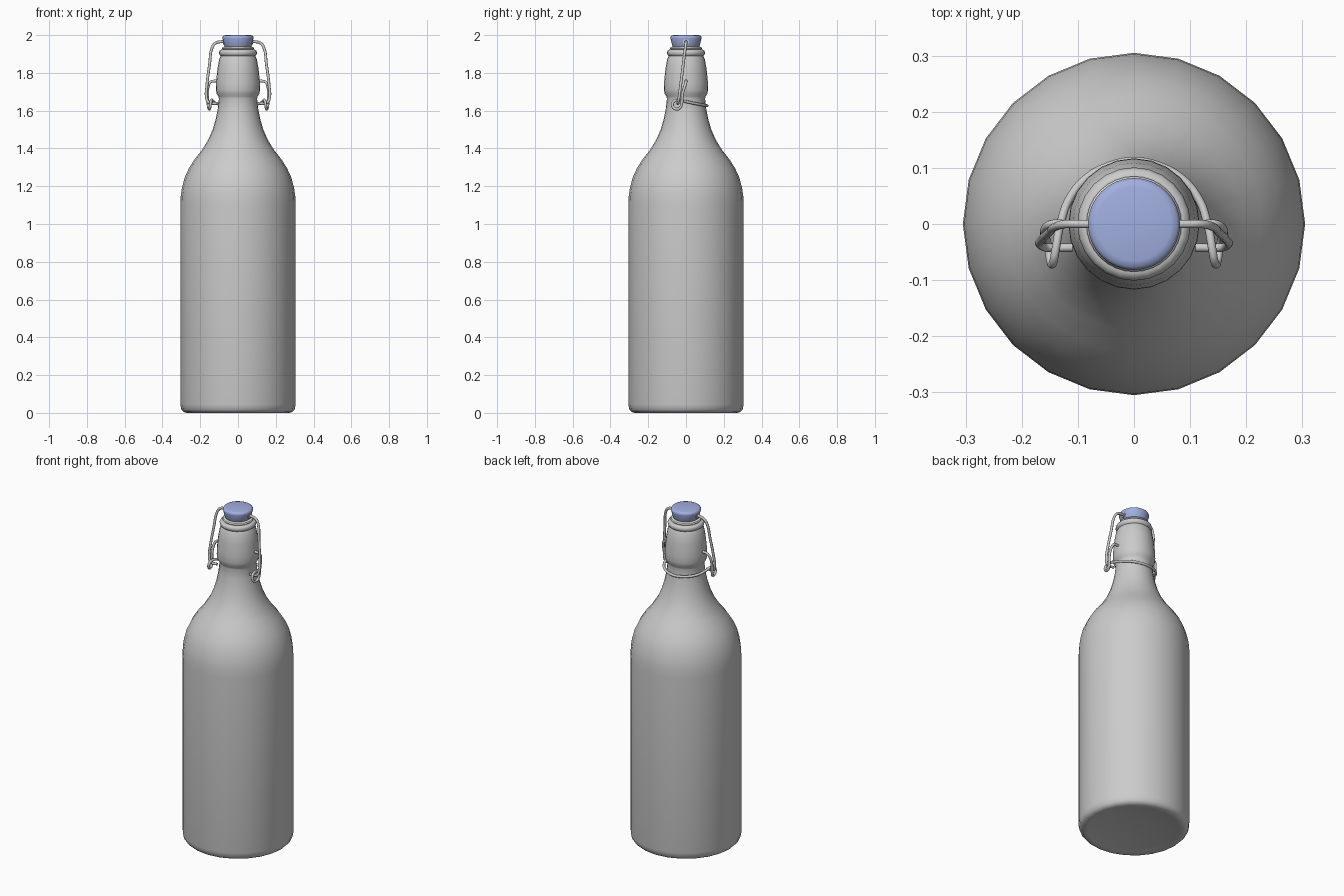
import bpy, bmesh, math

if "Cube" in bpy.data.objects:
    bpy.data.objects.remove(bpy.data.objects["Cube"])


def finish(ob, color=None, angle=50):
    bpy.ops.object.select_all(action='DESELECT')
    bpy.context.view_layer.objects.active = ob
    ob.select_set(True)
    bpy.ops.object.shade_smooth_by_angle(angle=math.radians(angle))
    if color:
        mat = bpy.data.materials.new(ob.name + "_colour")
        mat.diffuse_color = (*color, 1)
        mat.use_nodes = True
        mat.node_tree.nodes["Principled BSDF"].inputs["Base Color"].default_value = mat.diffuse_color
        ob.data.materials.append(mat)
    return ob


def lathe(name, profile, sides, color=None):
    """Revolve (radius, height) points about z; radius 0 closes to a pole."""
    bm = bmesh.new()
    rings = []
    for r, z in profile:
        n = sides if r > 0 else 1
        rings.append([bm.verts.new((r * math.cos(math.tau * i / sides),
                                    r * math.sin(math.tau * i / sides), z)) for i in range(n)])
    for a, b in zip(rings, rings[1:]):
        for i in range(sides):
            j = (i + 1) % sides
            quad = [a[i % len(a)], a[j % len(a)], b[j % len(b)], b[i % len(b)]]
            bm.faces.new(list(dict.fromkeys(quad)))
    bmesh.ops.recalc_face_normals(bm, faces=bm.faces)
    me = bpy.data.meshes.new(name)
    bm.to_mesh(me)
    bm.free()
    ob = bpy.data.objects.new(name, me)
    bpy.context.collection.objects.link(ob)
    return finish(ob, color)


def wire(name, half, radius):
    """Round wire through a half path starting at x = 0, mirrored in x."""
    pts = [(-x, y, z) for x, y, z in reversed(half[1:])] + half
    cu = bpy.data.curves.new(name, 'CURVE')
    cu.dimensions = '3D'
    cu.bevel_depth = radius
    cu.bevel_resolution = 3
    cu.resolution_u = 6
    cu.use_fill_caps = True
    sp = cu.splines.new('BEZIER')
    sp.bezier_points.add(len(pts) - 1)
    for bp, p in zip(sp.bezier_points, pts):
        bp.co = p
        bp.handle_left_type = bp.handle_right_type = 'AUTO'
    ob = bpy.data.objects.new(name, cu)
    bpy.context.collection.objects.link(ob)
    bpy.ops.object.select_all(action='DESELECT')
    bpy.context.view_layer.objects.active = ob
    ob.select_set(True)
    bpy.ops.object.convert(target='MESH')
    return finish(bpy.context.object)


# bottle: base, straight wall, shoulder, neck, collar and lip
lathe("bottle", [
    (0, .02), (.2, .013), (.25, .003), (.27, 0), (.288, .005), (.3, .018), (.305, .045),
    (.305, 1.1), (.303, 1.15), (.297, 1.19), (.283, 1.245), (.26, 1.295), (.228, 1.345),
    (.192, 1.39), (.158, 1.445), (.134, 1.5), (.118, 1.555), (.107, 1.61), (.101, 1.665),
    (.104, 1.676), (.113, 1.69), (.117, 1.71), (.116, 1.75), (.109, 1.82), (.099, 1.875),
    (.091, 1.89), (.098, 1.896), (.101, 1.907), (.097, 1.918), (.088, 1.923),
    (.07, 1.923), (.065, 1.91), (.065, 1.8)], 24)

# rubber seal with a plug reaching into the neck
lathe("seal", [(0, 1.86), (.055, 1.86), (.062, 1.918), (.08, 1.922), (.085, 1.928),
               (.082, 1.936), (.068, 1.94), (0, 1.94)], 32, (.85, .82, .74))

# stopper
lathe("stopper", [(0, 1.937), (.069, 1.937), (.072, 1.942), (.082, 1.983),
                  (.082, 1.99), (.077, 1.997), (.066, 2.0), (0, 2.0)], 32, (.36, .43, .75))

# pale sockets where the bail enters the stopper
for side, label in ((1, "right"), (-1, "left")):
    bpy.ops.mesh.primitive_cylinder_add(vertices=16, radius=.016, depth=.015,
                                        location=(side * .073, 0, 1.965),
                                        rotation=(0, math.pi / 2, 0))
    ob = bpy.context.object
    ob.name = "socket_" + label
    finish(ob, (.85, .85, .85))

# bail: through the stopper, down both sides, hooked through the coils
wire("bail_wire", [
    (0, 0, 1.965), (.09, 0, 1.965), (.12, 0, 1.957), (.138, -.004, 1.93),
    (.15, -.014, 1.85), (.165, -.029, 1.73), (.167, -.037, 1.67),
    (.155, -.042, 1.643), (.11, -.042, 1.638)], .0075)

# lever: around the back of the neck, one coil turn, then up into the collar
cy, cz, cr = -.048, 1.632, .024
coil = [(.14 + .003 * k, cy + cr * math.cos(math.radians(90 + 45 * k)),
         cz + cr * math.sin(math.radians(90 + 45 * k))) for k in range(7)]
wire("lever_wire", [(0, .112, 1.626), (.045, .103, 1.628), (.085, .081, 1.632),
                    (.115, .045, 1.638), (.131, 0, 1.648)] + coil + [
    (.16, -.018, 1.69), (.157, -.006, 1.73), (.145, 0, 1.752), (.125, 0, 1.757),
    (.105, 0, 1.757)], .0075)
